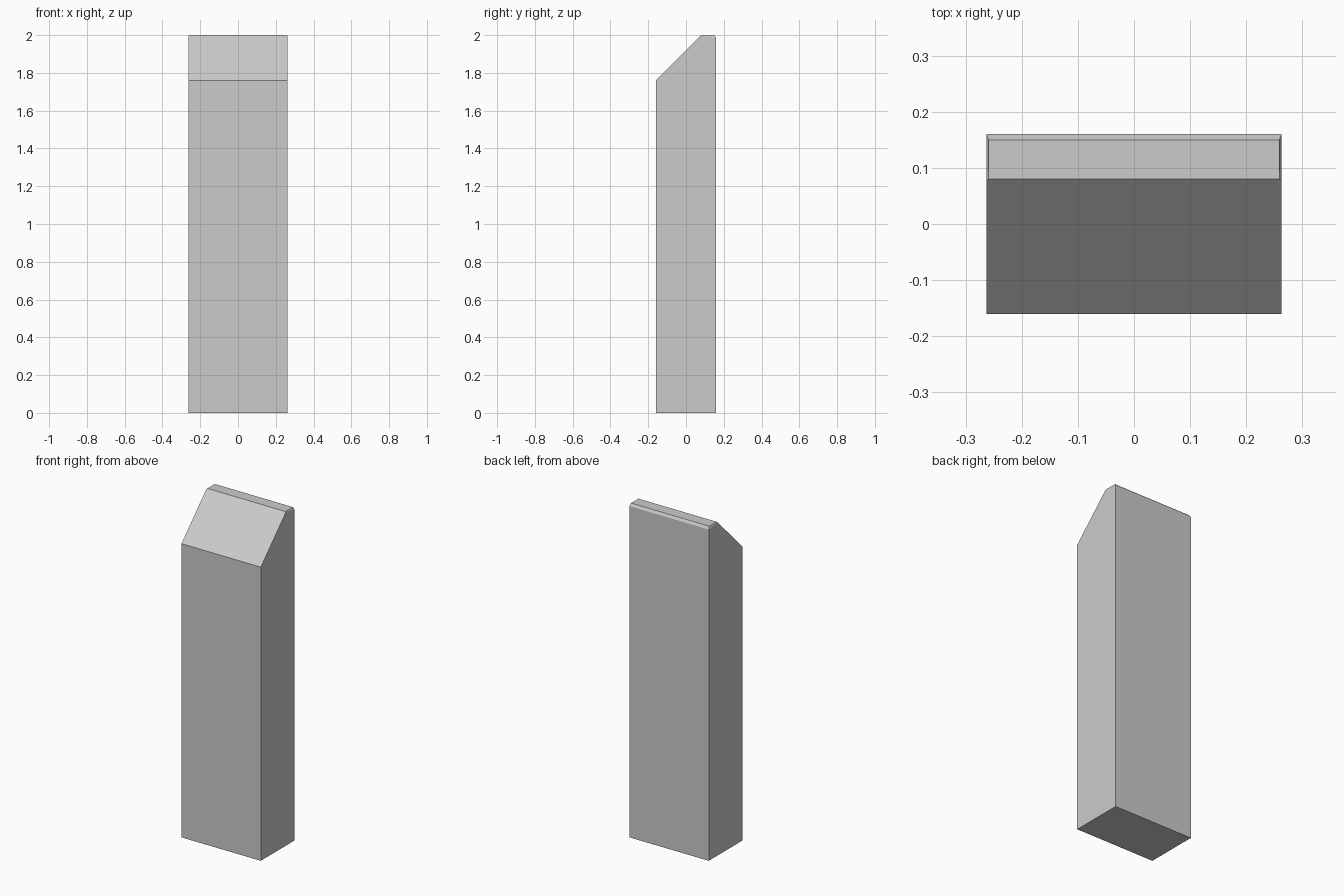
import bpy, bmesh

if "Cube" in bpy.data.objects:
    bpy.data.objects.remove(bpy.data.objects["Cube"])

HALF_W = 0.263   # half width of the block
HALF_TOP = 0.259 # half width of the slightly inset top strip

# Side profile (y, z): sloped front, vertical back
side = [(-0.16, 0), (0.16, 0), (0.16, 1.985), (0.077, 1.997), (-0.16, 1.76)]
# Narrow flat strip along the top (y)
top = [0.15, 0.08]

bm = bmesh.new()


def add_end(s):
    """One end's side outline and top strip corners."""
    outline = [bm.verts.new((s * HALF_W, y, z)) for y, z in side]
    strip = [bm.verts.new((s * HALF_TOP, y, 2.0)) for y in top]
    bm.faces.new(outline)
    bm.faces.new([outline[2], strip[0], strip[1], outline[3]])  # end chamfer
    return outline, strip


(lo, lt), (ro, rt) = add_end(-1), add_end(1)

# Bottom, back, back chamfer, top strip, sloped front, front
bm.faces.new([lo[0], lo[1], ro[1], ro[0]])
bm.faces.new([lo[1], lo[2], ro[2], ro[1]])
bm.faces.new([lo[2], lt[0], rt[0], ro[2]])
bm.faces.new([lt[0], lt[1], rt[1], rt[0]])
bm.faces.new([lt[1], lo[3], lo[4], ro[4], ro[3], rt[1]])
bm.faces.new([lo[4], lo[0], ro[0], ro[4]])
bmesh.ops.recalc_face_normals(bm, faces=bm.faces[:])

mesh = bpy.data.meshes.new("slanted_pillar")
bm.to_mesh(mesh)
bm.free()
bpy.context.collection.objects.link(bpy.data.objects.new("slanted_pillar", mesh))
